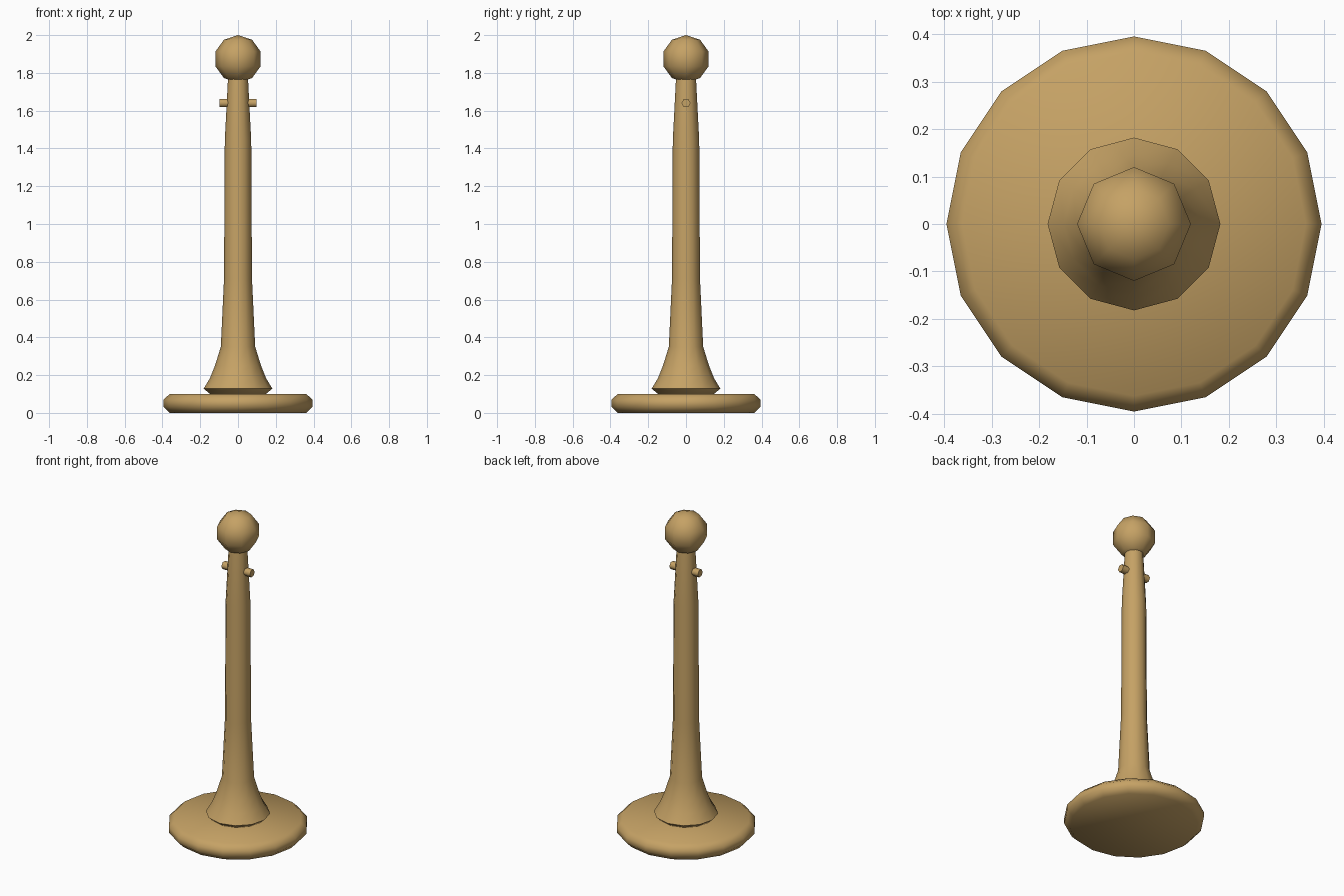
import bpy, bmesh
from math import cos, sin, pi, radians
from mathutils import Matrix

if "Cube" in bpy.data.objects:
    bpy.data.objects.remove(bpy.data.objects["Cube"])

wood = bpy.data.materials.new("wood")
wood.diffuse_color = (0.56, 0.36, 0.13, 1)
wood.use_nodes = True
wood.node_tree.nodes["Principled BSDF"].inputs["Base Color"].default_value = wood.diffuse_color


def finish(bm, name, angle):
    bmesh.ops.recalc_face_normals(bm, faces=bm.faces)
    mesh = bpy.data.meshes.new(name)
    bm.to_mesh(mesh)
    bm.free()
    mesh.materials.append(wood)
    obj = bpy.data.objects.new(name, mesh)
    bpy.context.collection.objects.link(obj)
    bpy.ops.object.select_all(action='DESELECT')
    obj.select_set(True)
    bpy.context.view_layer.objects.active = obj
    bpy.ops.object.shade_smooth_by_angle(angle=radians(angle))
    return obj


def lathe(name, profile, sides, angle):
    """Closed turned solid from (radius, z) points."""
    bm = bmesh.new()
    rings = [[bm.verts.new((r * cos(2 * pi * i / sides), r * sin(2 * pi * i / sides), z))
              for i in range(sides)] for r, z in profile]
    for a, b in zip(rings, rings[1:]):
        for i in range(sides):
            j = (i + 1) % sides
            bm.faces.new((a[i], a[j], b[j], b[i]))
    bm.faces.new(rings[0][::-1])
    bm.faces.new(rings[-1])
    return finish(bm, name, angle)


# Chamfered round foot
lathe("base", [(0.362, 0), (0.395, 0.033), (0.395, 0.069), (0.362, 0.1)], 16, 50)

# Flared, tapering post
lathe("post", [(0.145, 0.098), (0.182, 0.128), (0.148, 0.185), (0.122, 0.25),
               (0.091, 0.35), (0.074, 0.71), (0.07, 1.44), (0.053, 1.77), (0.05, 1.80)], 12, 50)

# Ball finial
bm = bmesh.new()
bmesh.ops.create_uvsphere(bm, u_segments=8, v_segments=5, radius=0.126,
                          matrix=Matrix.Translation((0, 0, 1.874)))
finish(bm, "ball_finial", 80)

# Hexagonal cross pin
bm = bmesh.new()
bmesh.ops.create_cone(bm, cap_ends=True, segments=6, radius1=0.024, radius2=0.024, depth=0.196,
                      matrix=Matrix.Translation((0, 0, 1.64)) @ Matrix.Rotation(pi / 2, 4, 'Y')
                      @ Matrix.Rotation(0, 4, 'Z'))
pin = finish(bm, "cross_pin", 65)
